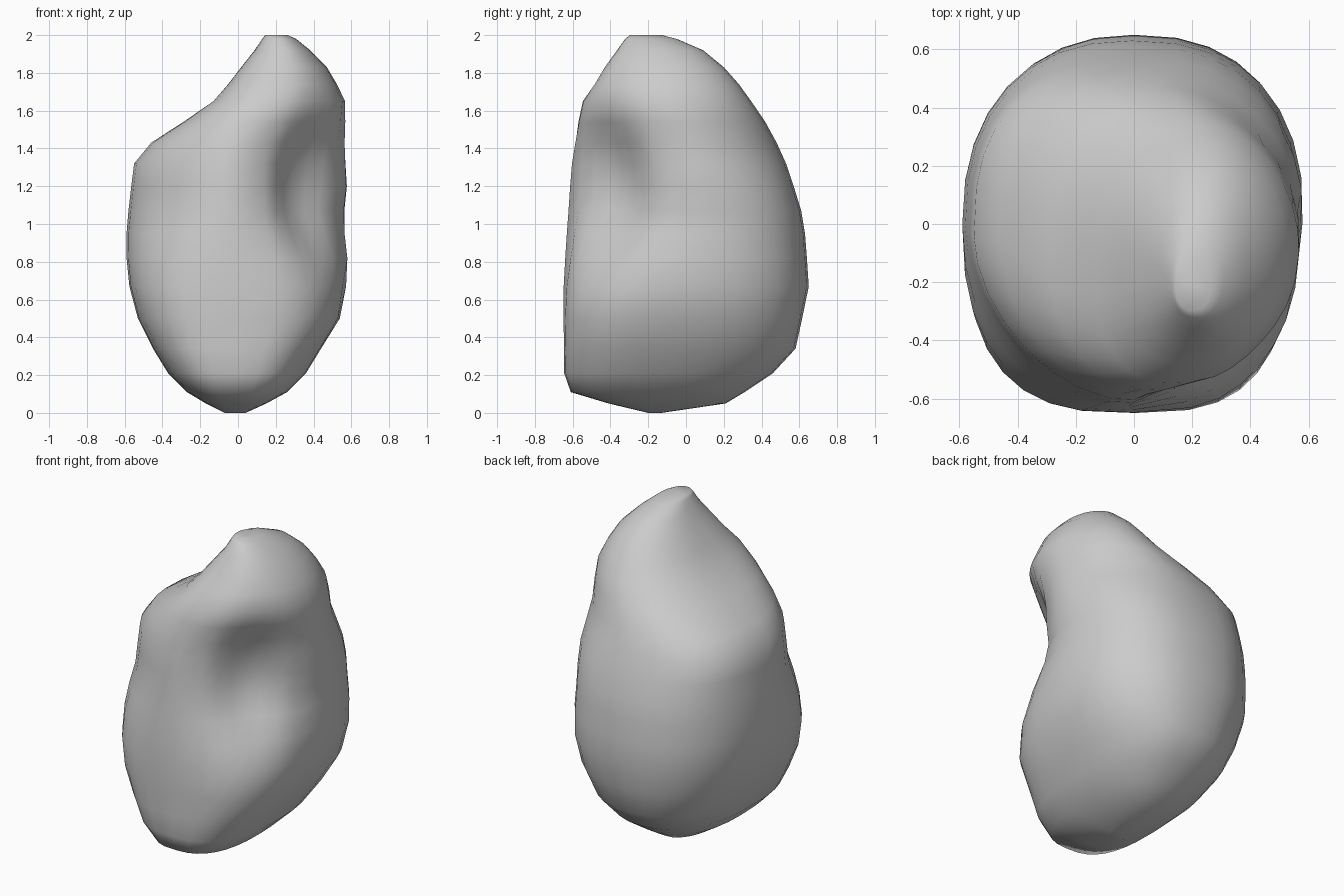
import bpy, bmesh, math
from mathutils import Vector

if "Cube" in bpy.data.objects:
    bpy.data.objects.remove(bpy.data.objects["Cube"])

# Height rows of the boulder: z, x min, x max, y min, y max
ROWS = [
    (0.00, -0.07, 0.04, -0.20, -0.13),
    (0.05, -0.17, 0.15, -0.41, 0.21),
    (0.11, -0.27, 0.26, -0.61, 0.31),
    (0.21, -0.37, 0.36, -0.645, 0.46),
    (0.34, -0.45, 0.44, -0.645, 0.58),
    (0.50, -0.53, 0.54, -0.65, 0.615),
    (0.67, -0.575, 0.575, -0.65, 0.65),
    (0.82, -0.59, 0.585, -0.645, 0.64),
    (0.95, -0.59, 0.575, -0.64, 0.63),
    (1.07, -0.58, 0.575, -0.635, 0.61),
    (1.20, -0.565, 0.59, -0.63, 0.57),
    (1.32, -0.55, 0.585, -0.62, 0.53),
    (1.43, -0.46, 0.58, -0.605, 0.48),
    (1.54, -0.29, 0.58, -0.59, 0.42),
    (1.65, -0.13, 0.575, -0.565, 0.345),
    (1.74, -0.05, 0.53, -0.50, 0.28),
    (1.83, 0.02, 0.475, -0.44, 0.20),
    (1.92, 0.09, 0.385, -0.37, 0.09),
    (1.98, 0.13, 0.31, -0.325, -0.05),
    (2.00, 0.145, 0.265, -0.30, -0.13),
]
SEGMENTS = 32
# Corner squareness against height, one table per corner
FRONT_LEFT = [(0, 2.8), (0.4, 3.2), (0.7, 2.8), (1.05, 1.85), (1.4, 1.75), (1.65, 2.9), (2, 2.4)]
FRONT_RIGHT = [(0, 2.4), (0.4, 3.0), (0.8, 3.3), (1.4, 2.8), (1.7, 2.2), (2, 2.2)]
BACK_LEFT = [(0, 2.2), (1.0, 2.3), (1.3, 2.7), (1.45, 2.6), (1.7, 2.1), (2, 2.1)]
BACK_RIGHT = [(0, 2.4), (0.8, 2.4), (1.1, 2.45), (1.45, 1.9), (1.7, 1.95), (2, 2.1)]


def lookup(table, z):
    for (z0, v0), (z1, v1) in zip(table, table[1:]):
        if z <= z1:
            return v0 + (v1 - v0) * (z - z0) / (z1 - z0)
    return table[-1][1]


def signed_pow(v, p):
    return math.copysign(abs(v) ** p, v)


def hollow(p):
    """Push the front right corner inwards to form the scooped hollow."""
    along = (p.x + p.y) / math.sqrt(2) + 0.02
    facing = (p.x - p.y) / math.sqrt(2)
    if facing < 0:
        return p
    g = math.exp(-0.5 * ((along / 0.19) ** 2 + ((p.z - 1.18) / 0.28) ** 2))
    push = 0.26 * g * min(1, facing / 0.4)
    return p + Vector((-push, push, 0)) / math.sqrt(2)


# Boulder body: lofted rounded sections
bm = bmesh.new()
rings = []
for z, x0, x1, y0, y1 in ROWS:
    ring = []
    for i in range(SEGMENTS):
        a = 2 * math.pi * i / SEGMENTS
        c, s = math.cos(a), math.sin(a)
        left, right = (BACK_LEFT, BACK_RIGHT) if s >= 0 else (FRONT_LEFT, FRONT_RIGHT)
        n = lookup(left if c < 0 else right, z)
        x = (x0 + x1) / 2 + (x1 - x0) / 2 * signed_pow(c, 2 / n)
        y = (y0 + y1) / 2 + (y1 - y0) / 2 * signed_pow(s, 2 / n)
        ring.append(bm.verts.new(hollow(Vector((x, y, z)))))
    rings.append(ring)
for low, high in zip(rings, rings[1:]):
    for i in range(SEGMENTS):
        j = (i + 1) % SEGMENTS
        bm.faces.new((low[i], low[j], high[j], high[i]))
bm.faces.new(rings[0][::-1])
bm.faces.new(rings[-1])
bmesh.ops.recalc_face_normals(bm, faces=bm.faces)
for f in bm.faces:
    f.smooth = True

mesh = bpy.data.meshes.new("boulder")
bm.to_mesh(mesh)
bm.free()
boulder = bpy.data.objects.new("boulder", mesh)
bpy.context.collection.objects.link(boulder)
